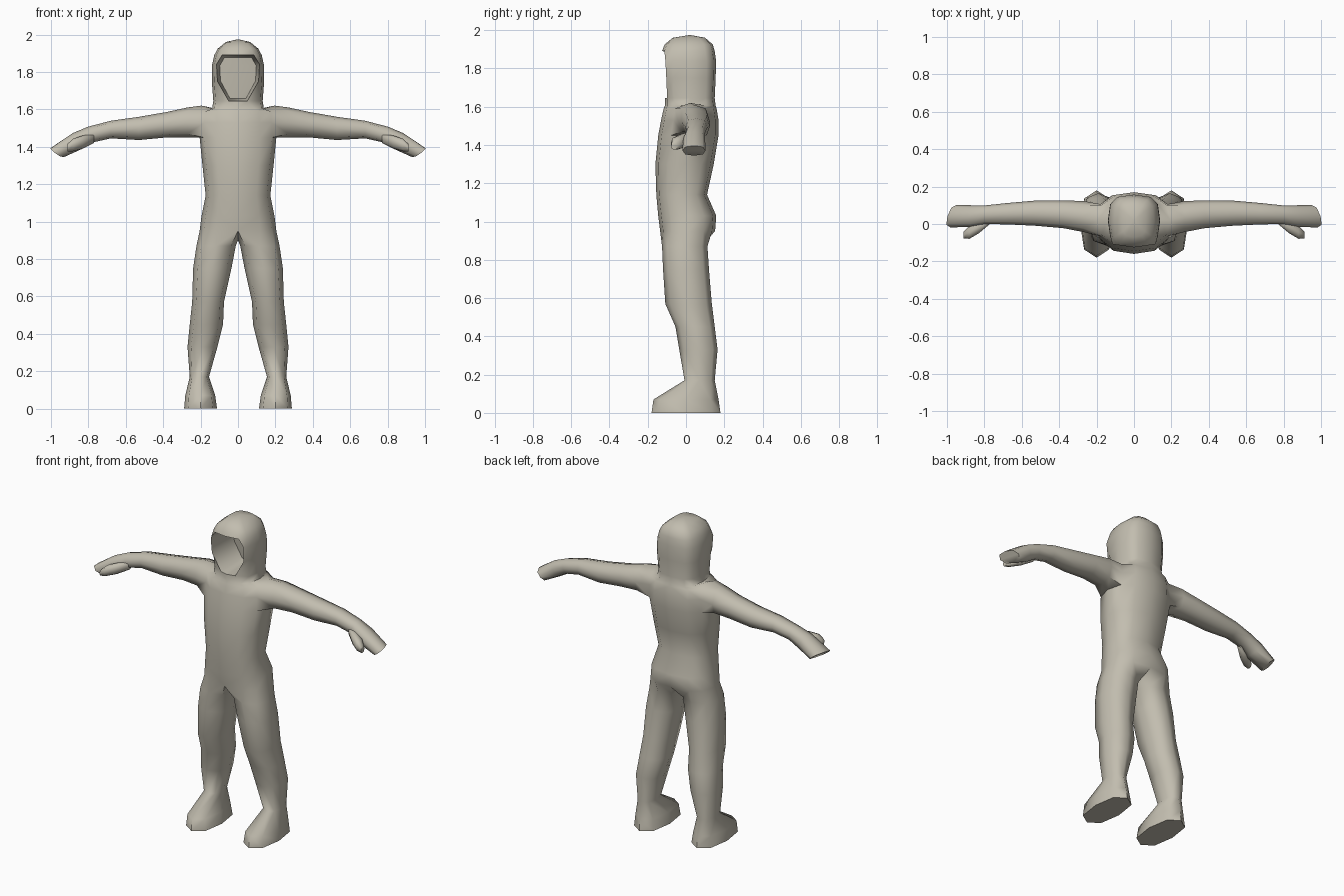
import bpy, bmesh, math
from mathutils import Vector

cube = bpy.data.objects.get("Cube")
if cube:
    bpy.data.objects.remove(cube)

mat = bpy.data.materials.new("warm grey cloth")
mat.use_nodes = True
COLOUR = (0.54, 0.51, 0.43, 1)
mat.diffuse_color = COLOUR
mat.node_tree.nodes["Principled BSDF"].inputs["Base Color"].default_value = COLOUR


def power(value, p):
    """Signed power, squares off a circle when p is below one."""
    return math.copysign(abs(value) ** p, value) if abs(value) > 1e-6 else 0.0


def half_ring(bm, z, front, back, width, p):
    """Seven points from the front centre line round the left side to the back."""
    mid, depth = (front + back) / 2, (back - front) / 2
    angles = [math.radians(-90 + 30 * k) for k in range(7)]
    return [bm.verts.new((width * power(math.cos(a), p), mid + depth * power(math.sin(a), p), z))
            for a in angles]


def octagon(p=0.8):
    """Eight unit points, starting at the lower left corner."""
    angles = [math.radians(-135 + 45 * k) for k in range(8)]
    return [(power(math.cos(a), p), power(math.sin(a), p)) for a in angles]


def leg_ring(bm, z, inner, outer, front, back):
    cx, rx = (inner + outer) / 2, (outer - inner) / 2
    cy, ry = (front + back) / 2, (back - front) / 2
    return [bm.verts.new((cx + rx * u, cy + ry * v, z)) for u, v in octagon()]


def arm_ring(bm, x, y, z, ry, rz, tilt=0.0, yaw=0.0):
    return [bm.verts.new((x + tilt * rz * v - yaw * ry * u, y + ry * u, z + rz * v))
            for u, v in octagon()]


def strip(bm, a, b, closed=True, skip=()):
    """Quads between two rings."""
    n = len(a)
    for i in range(n if closed else n - 1):
        if i not in skip:
            j = (i + 1) % n
            bm.faces.new((a[i], a[j], b[j], b[i]))


def loft(bm, rings):
    for a, b in zip(rings, rings[1:]):
        strip(bm, a, b)
    bm.faces.new(rings[-1])


def finish(bm, name):
    """Mirror the left half, then make the smooth-shaded object."""
    bmesh.ops.mirror(bm, geom=bm.verts[:] + bm.edges[:] + bm.faces[:],
                     axis='X', merge_dist=0.0005)
    bmesh.ops.recalc_face_normals(bm, faces=bm.faces[:])
    mesh = bpy.data.meshes.new(name)
    bm.to_mesh(mesh)
    bm.free()
    mesh.materials.append(mat)
    obj = bpy.data.objects.new(name, mesh)
    bpy.context.scene.collection.objects.link(obj)
    bpy.ops.object.select_all(action='DESELECT')
    obj.select_set(True)
    bpy.context.view_layer.objects.active = obj
    bpy.ops.object.shade_smooth_by_angle(angle=math.radians(65))


bm = bmesh.new()

# Torso: height, front, back, half width
torso = [half_ring(bm, *row, p=0.8) for row in (
    (0.95, -0.135, 0.152, 0.205),
    (1.03, -0.145, 0.158, 0.195),
    (1.14, -0.155, 0.11, 0.173),
    (1.3, -0.16, 0.145, 0.19),
    (1.45, -0.145, 0.17, 0.205),
    (1.53, -0.13, 0.17, 0.2),
    (1.59, -0.117, 0.16, 0.195))]
torso[-1][3].co.z += 0.03

# Hood: the last value is the half width of the face opening
hood_rows = (
    (1.605, -0.11, 0.155, 0.138, None),
    (1.645, -0.11, 0.15, 0.132, 0.05),
    (1.75, -0.115, 0.155, 0.14, 0.11),
    (1.84, -0.12, 0.157, 0.138, 0.115),
    (1.89, -0.125, 0.15, 0.127, 0.085),
    (1.925, -0.112, 0.14, 0.108, None),
    (1.96, -0.07, 0.1, 0.065, None))
hood, rim = [], []
for z, front, back, width, opening in hood_rows:
    ring = half_ring(bm, z, front, back, width, p=0.65)
    if opening:
        ring[1].co.x = opening
        rim.append(ring[:2])
    hood.append(ring)

# Skin of torso and hood, leaving the arm hole and the face opening
rows = torso + hood
for a, b in zip(rows, rows[1:]):
    skip = ()
    if a in torso[4:6]:
        skip = (2, 3)
    elif a in hood[1:4]:
        skip = (0,)
    strip(bm, a, b, closed=False, skip=skip)
crown = bm.verts.new((0, 0.02, 1.975))
for a, b in zip(hood[-1], hood[-1][1:]):
    bm.faces.new((a, b, crown))

# Hollow inside the hood
pocket = []
for pair in rim:
    pocket.append([bm.verts.new((v.co.x * 0.85, v.co.y + 0.2, 1.77 + (v.co.z - 1.77) * 0.9))
                   for v in pair])
for i in range(len(rim) - 1):
    bm.faces.new((rim[i][1], rim[i + 1][1], pocket[i + 1][1], pocket[i][1]))
    strip(bm, pocket[i], pocket[i + 1], closed=False)
for end in (0, -1):
    strip(bm, rim[end], pocket[end], closed=False)

# Leg and foot: height, inner, outer, front, back
crotch = bm.verts.new((0, 0.01, 0.9))
loft(bm, [torso[0] + [crotch]] + [leg_ring(bm, *row) for row in (
    (0.87, 0.012, 0.222, -0.125, 0.112),
    (0.75, 0.035, 0.24, -0.12, 0.12),
    (0.57, 0.075, 0.245, -0.108, 0.135),
    (0.45, 0.08, 0.258, -0.055, 0.15),
    (0.33, 0.11, 0.27, -0.035, 0.165),
    (0.17, 0.155, 0.258, -0.008, 0.15),
    (0.07, 0.122, 0.282, -0.17, 0.17),
    (0.0, 0.112, 0.288, -0.18, 0.18))])

# Arm and mitten: centre, half depth, half height, tilt, yaw
low, mid, top = torso[4:7]
shoulder = [low[2], low[3], low[4], mid[4], top[4], top[3], top[2], mid[2]]
loft(bm, [shoulder] + [arm_ring(bm, *row) for row in (
    (0.27, 0.04, 1.53, 0.083, 0.08),
    (0.38, 0.052, 1.518, 0.074, 0.068),
    (0.53, 0.058, 1.498, 0.067, 0.062),
    (0.68, 0.055, 1.492, 0.057, 0.047),
    (0.79, 0.05, 1.465, 0.05, 0.042, 0.3),
    (0.86, 0.042, 1.43, 0.058, 0.042, 0.6),
    (0.965, 0.042, 1.37, 0.06, 0.026, 1.25, 0.3))])
finish(bm, "hooded_suit")

# Thumbs
bm = bmesh.new()
thumb = [arm_ring(bm, *row) for row in (
    (0.77, 0.02, 1.445, 0.02, 0.025),
    (0.83, -0.015, 1.425, 0.035, 0.035),
    (0.88, -0.045, 1.41, 0.034, 0.034),
    (0.912, -0.06, 1.395, 0.018, 0.02))]
loft(bm, thumb)
bm.faces.new(thumb[0])
finish(bm, "thumbs")
